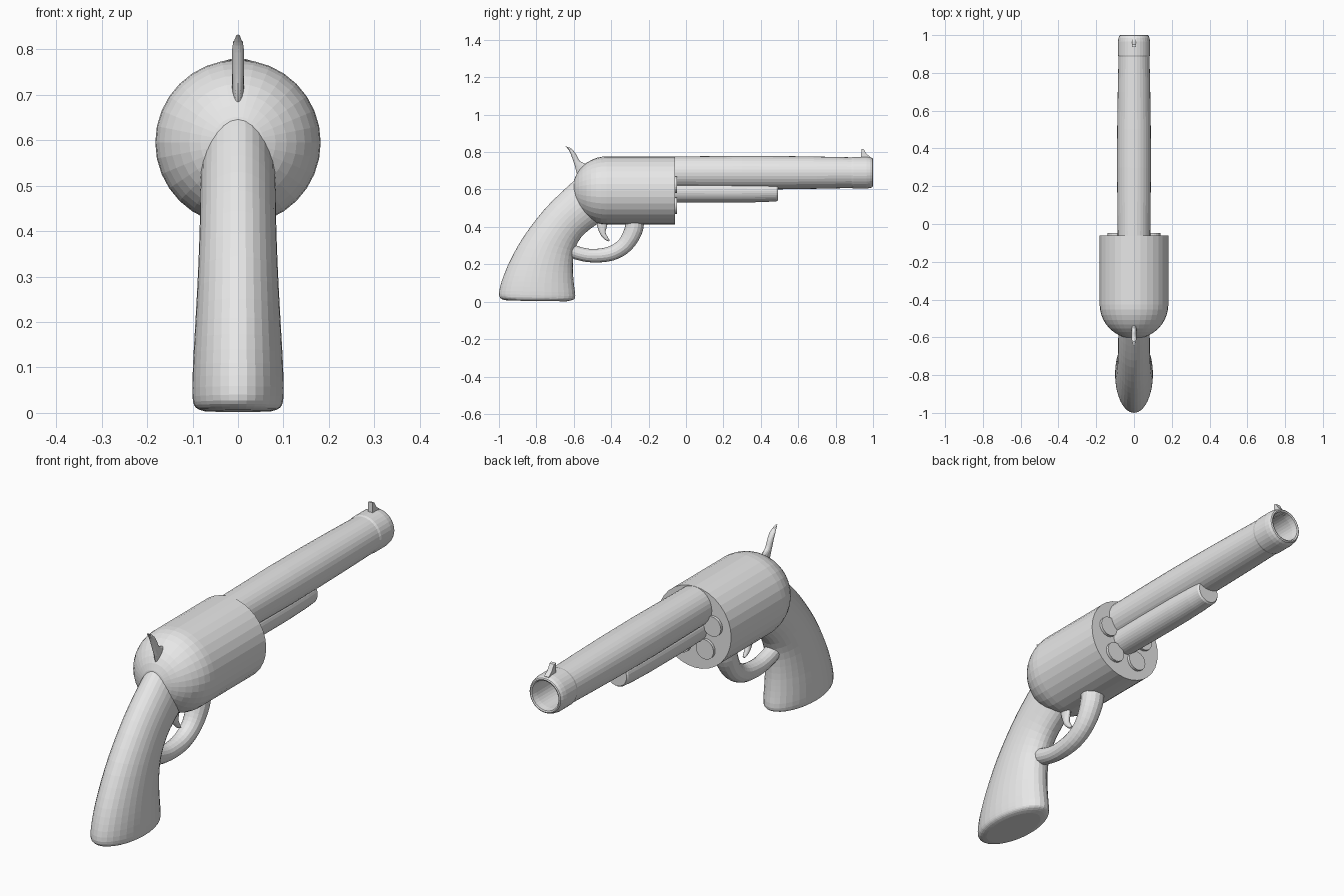
import bpy, bmesh, math
from mathutils import Vector

if "Cube" in bpy.data.objects:
    bpy.data.objects.remove(bpy.data.objects["Cube"])

steel = bpy.data.materials.new("plain grey")
steel.diffuse_color = (0.8, 0.8, 0.8, 1)
steel.use_nodes = True
steel.node_tree.nodes["Principled BSDF"].inputs["Base Color"].default_value = steel.diffuse_color


def finish(name, bm):
    bmesh.ops.recalc_face_normals(bm, faces=bm.faces)
    me = bpy.data.meshes.new(name)
    bm.to_mesh(me)
    bm.free()
    me.materials.append(steel)
    ob = bpy.data.objects.new(name, me)
    bpy.context.collection.objects.link(ob)
    return ob


def loft(name, rings):
    """Skin a list of equal-length point rings and cap both ends."""
    bm = bmesh.new()
    vs = [[bm.verts.new(p) for p in r] for r in rings]
    n = len(vs[0])
    for a, b in zip(vs, vs[1:]):
        for i in range(n):
            bm.faces.new((a[i], a[(i + 1) % n], b[(i + 1) % n], b[i]))
    bm.faces.new(vs[0])
    bm.faces.new(vs[-1])
    return finish(name, bm)


def oval(centre, axis, half_x, n=32):
    """Ellipse spanned by the x direction and the given axis vector."""
    c, ax = Vector(centre), Vector(axis)
    return [c + Vector((half_x * math.cos(t), 0, 0)) + ax * math.sin(t)
            for t in (2 * math.pi * i / n for i in range(n))]


def lathe(name, profile, z, x=0, n=32):
    """Turn (y, radius) pairs about an axis parallel to y."""
    return loft(name, [oval((x, y, z), (0, 0, r), r, n) for y, r in profile])


def smooth_path(pts, steps=5):
    """Catmull-Rom resampling of tuples of any length."""
    p = [pts[0]] + list(pts) + [pts[-1]]
    out = []
    for k in range(1, len(p) - 2):
        for s in range(steps):
            t = s / steps
            out.append([0.5 * (2 * b + (c - a) * t + (2 * a - 5 * b + 4 * c - d) * t * t
                               + (3 * b - a - 3 * c + d) * t ** 3)
                        for a, b, c, d in zip(*p[k - 1:k + 3])])
    return out + [list(pts[-1])]


def spans(name, rows, n=16, steps=4):
    """Loft ovals between rear (y, z) and front (y, z) edges with a half width."""
    rings = []
    for y0, z0, y1, z1, w in smooth_path(rows, steps):
        rings.append(oval((0, (y0 + y1) / 2, (z0 + z1) / 2),
                          (0, (y1 - y0) / 2, (z1 - z0) / 2), w, n))
    return loft(name, rings)


# drum body with domed rear
R = 0.182
dome = [(-0.425 - R * math.cos(a), R * math.sin(a))
        for a in (math.pi / 2 * i / 10 for i in range(10))]
dome[0] = (dome[0][0], 0.002)
lathe("drum_body", dome + [(-0.425, R), (-0.06, R)], 0.595)

# five chamber plugs on the drum face
for i in range(5):
    a = math.radians(90 + 72 * i)
    lathe("chamber_plug", [(-0.08, 0.044), (-0.048, 0.044)],
          0.595 + 0.1 * math.sin(a), 0.1 * math.cos(a), 24)

# hollow barrel with muzzle ring
lathe("barrel", [(-0.08, 0.086), (0.1, 0.088), (0.3, 0.09), (0.5, 0.089), (0.7, 0.086),
                 (0.885, 0.082), (0.895, 0.085), (0.965, 0.085), (0.985, 0.082),
                 (0.997, 0.077), (1.0, 0.072), (0.997, 0.066), (0.97, 0.063),
                 (0.6, 0.063)], 0.69)

# rod under the barrel
lathe("under_rod", [(-0.08, 0.06), (0.1, 0.062), (0.3, 0.062), (0.42, 0.059),
                    (0.485, 0.055), (0.492, 0.05)], 0.592)

# grip: rear edge, front edge, half width
grip = [(-0.95, 0.006, -0.64, 0.002, 0.075),
        (-0.985, 0.014, -0.605, 0.01, 0.093),
        (-1.0, 0.04, -0.592, 0.03, 0.1),
        (-0.985, 0.11, -0.6, 0.1, 0.099),
        (-0.945, 0.21, -0.605, 0.18, 0.094),
        (-0.87, 0.345, -0.597, 0.27, 0.088),
        (-0.76, 0.49, -0.56, 0.345, 0.084),
        (-0.65, 0.6, -0.49, 0.405, 0.083),
        (-0.56, 0.68, -0.4, 0.46, 0.08)]
spans("grip", grip, 32, 3)

# trigger guard: tapered bent tube
guard = [(-0.275, 0.45, 0.05), (-0.28, 0.385, 0.049), (-0.325, 0.305, 0.043),
         (-0.4, 0.258, 0.039), (-0.5, 0.246, 0.036), (-0.58, 0.26, 0.036),
         (-0.64, 0.285, 0.036)]
path = smooth_path(guard, 4)
rings = []
for i, (y, z, r) in enumerate(path):
    a, b = path[max(i - 1, 0)], path[min(i + 1, len(path) - 1)]
    t = Vector((0, b[0] - a[0], b[1] - a[1])).normalized()
    rings.append(oval((0, y, z), (0, -t.z * r, t.y * r), r, 16))
loft("trigger_guard", rings)

# trigger
spans("trigger", [(-0.485, 0.45, -0.415, 0.45, 0.014), (-0.475, 0.405, -0.422, 0.405, 0.014),
                  (-0.458, 0.36, -0.43, 0.372, 0.013), (-0.435, 0.333, -0.419, 0.347, 0.011),
                  (-0.412, 0.322, -0.408, 0.328, 0.006)])

# hammer
spans("hammer", [(-0.58, 0.67, -0.48, 0.72, 0.013), (-0.588, 0.7, -0.535, 0.737, 0.013),
                 (-0.597, 0.735, -0.567, 0.752, 0.013), (-0.611, 0.775, -0.584, 0.782, 0.013),
                 (-0.625, 0.808, -0.601, 0.806, 0.012), (-0.645, 0.832, -0.618, 0.822, 0.005)])

# front sight blade
sight = [(0.935, 0.75), (0.938, 0.818), (0.95, 0.815), (0.965, 0.79), (0.988, 0.772), (0.985, 0.75)]
loft("front_sight", [[(x, y, z) for y, z in sight] for x in (-0.011, 0.011)])
